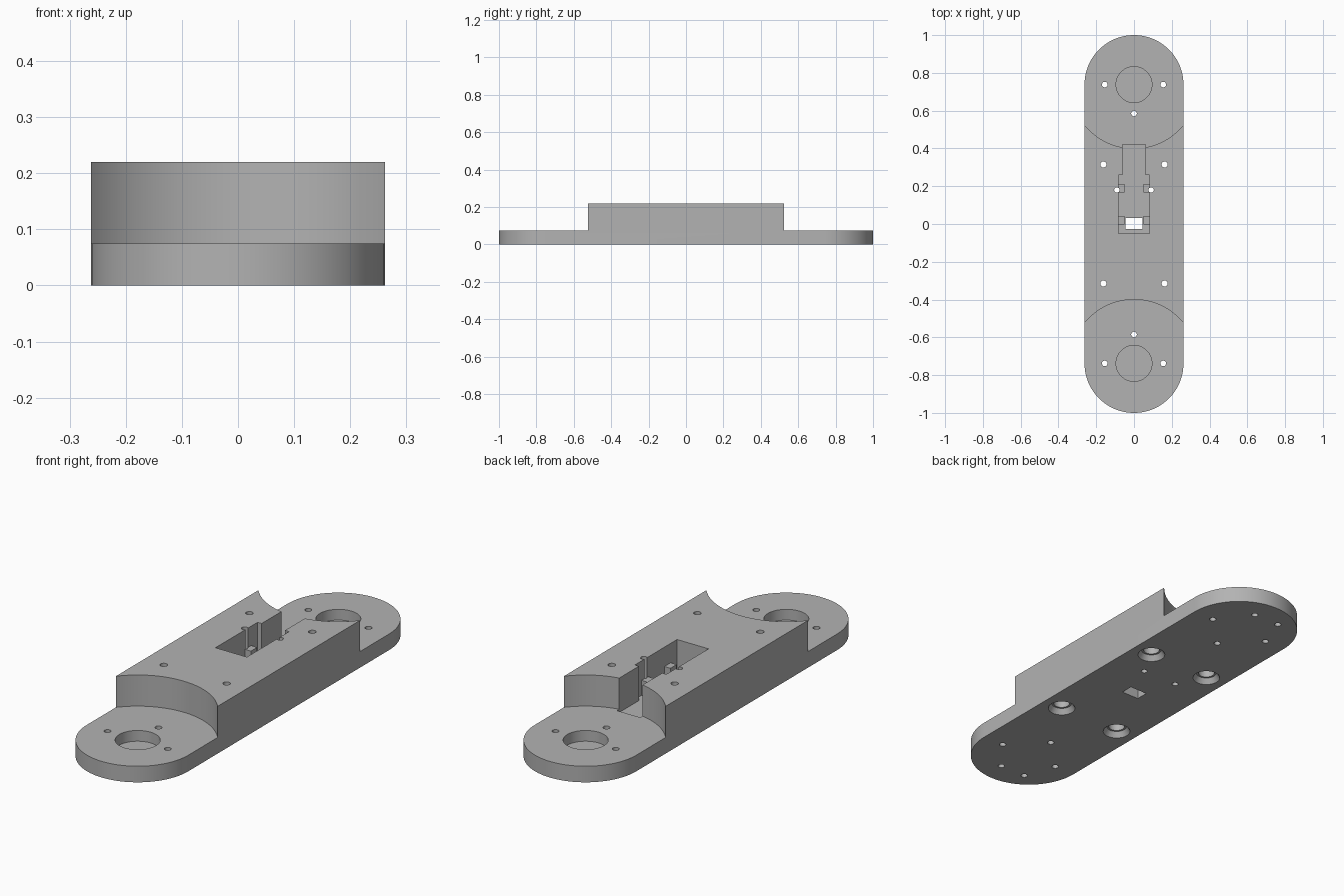
import bpy, bmesh, math
from mathutils import Matrix

if "Cube" in bpy.data.objects:
    bpy.data.objects.remove(bpy.data.objects["Cube"], do_unlink=True)

HALF_W, END_Y = 0.262, 0.738
PAD_Z, TOP_Z, FLOOR_Z = 0.075, 0.22, 0.06

grey = bpy.data.materials.new("plain_grey")
grey.use_nodes = True
colour = (0.45, 0.45, 0.45, 1)
grey.diffuse_color = colour
grey.node_tree.nodes["Principled BSDF"].inputs["Base Color"].default_value = colour


def make(name, bm):
    mesh = bpy.data.meshes.new(name)
    bmesh.ops.recalc_face_normals(bm, faces=bm.faces)
    bm.to_mesh(mesh)
    bm.free()
    mesh.materials.append(grey)
    ob = bpy.data.objects.new(name, mesh)
    bpy.context.scene.collection.objects.link(ob)
    return ob


def cone(x, y, z0, z1, r0, r1=None, sides=32):
    bm = bmesh.new()
    bmesh.ops.create_cone(bm, cap_ends=True, segments=sides, radius1=r0,
                          radius2=r0 if r1 is None else r1, depth=z1 - z0,
                          matrix=Matrix.Translation((x, y, (z0 + z1) / 2)))
    return make("cutter", bm)


def box(x0, x1, y0, y1, z0, z1, name="cutter"):
    bm = bmesh.new()
    place = Matrix.Translation(((x0 + x1) / 2, (y0 + y1) / 2, (z0 + z1) / 2))
    bmesh.ops.create_cube(bm, size=1, matrix=place @ Matrix.Diagonal(
        (x1 - x0, y1 - y0, z1 - z0, 1)))
    return make(name, bm)


def combine(body, other, operation="DIFFERENCE"):
    other.hide_render = True
    mod = body.modifiers.new("cut", "BOOLEAN")
    mod.operation, mod.solver, mod.object = operation, "EXACT", other
    bpy.context.view_layer.objects.active = body
    bpy.ops.object.modifier_apply(modifier=mod.name)
    bpy.data.objects.remove(other, do_unlink=True)


# Body: round-ended slab
bm = bmesh.new()
outline = []
for sign in (1, -1):
    for i in range(49):
        a = math.pi * i / 48
        outline.append(bm.verts.new((sign * HALF_W * math.cos(a),
                                     sign * (END_Y + HALF_W * math.sin(a)), 0)))
face = bm.faces.new(outline)
top = bmesh.ops.extrude_face_region(bm, geom=[face])["geom"]
bmesh.ops.translate(bm, vec=(0, 0, TOP_Z),
                    verts=[v for v in top if isinstance(v, bmesh.types.BMVert)])
body = make("mount_body", bm)

for s in (1, -1):
    # Low round pads with concave steps, and their recesses
    combine(body, cone(0, s * END_Y, PAD_Z, 0.4, 0.338, sides=128))
    combine(body, cone(0, s * END_Y, 0.025, 0.2, 0.095, sides=64))
    # Pad screw holes
    for x, y in ((-0.155, END_Y), (0.155, END_Y), (0, 0.585)):
        combine(body, cone(x, s * y, -0.1, 0.2, 0.015, sides=20))
    # Blind holes under the pad
    for x in (-0.1, 0.035):
        combine(body, cone(x, s * 0.89, -0.1, 0.05, 0.015, sides=20))
    # Block screw holes, countersunk underneath
    for x in (-0.162, 0.162):
        y = s * 0.315
        combine(body, cone(x, y, -0.1, 0.3, 0.016, sides=20))
        combine(body, cone(x, y, -0.01, 0.025, 0.067, 0.045))
        combine(body, cone(x, y, -0.02, 0.06, 0.036))

# Stepped pocket running out through the back step
combine(body, box(-0.081, 0.081, -0.05, 0.26, FLOOR_Z, 0.4))
combine(body, box(-0.06, 0.06, 0.2, 0.422, FLOOR_Z, 0.4))
combine(body, box(-0.045, 0.045, -0.027, 0.032, -0.1, 0.1))

# Low clip blocks on the pocket walls
for s in (1, -1):
    for y0, y1 in ((-0.003, 0.043), (0.166, 0.212)):
        x0, x1 = sorted((s * 0.05, s * 0.09))
        combine(body, box(x0, x1, y0, y1, 0.05, 0.13), "UNION")
    combine(body, cone(s * 0.091, 0.18, -0.1, 0.3, 0.014, sides=20))

# Smooth curved walls, sharp edges kept
bpy.ops.object.select_all(action="DESELECT")
body.select_set(True)
bpy.context.view_layer.objects.active = body
bpy.ops.object.shade_smooth_by_angle(angle=math.radians(30))
